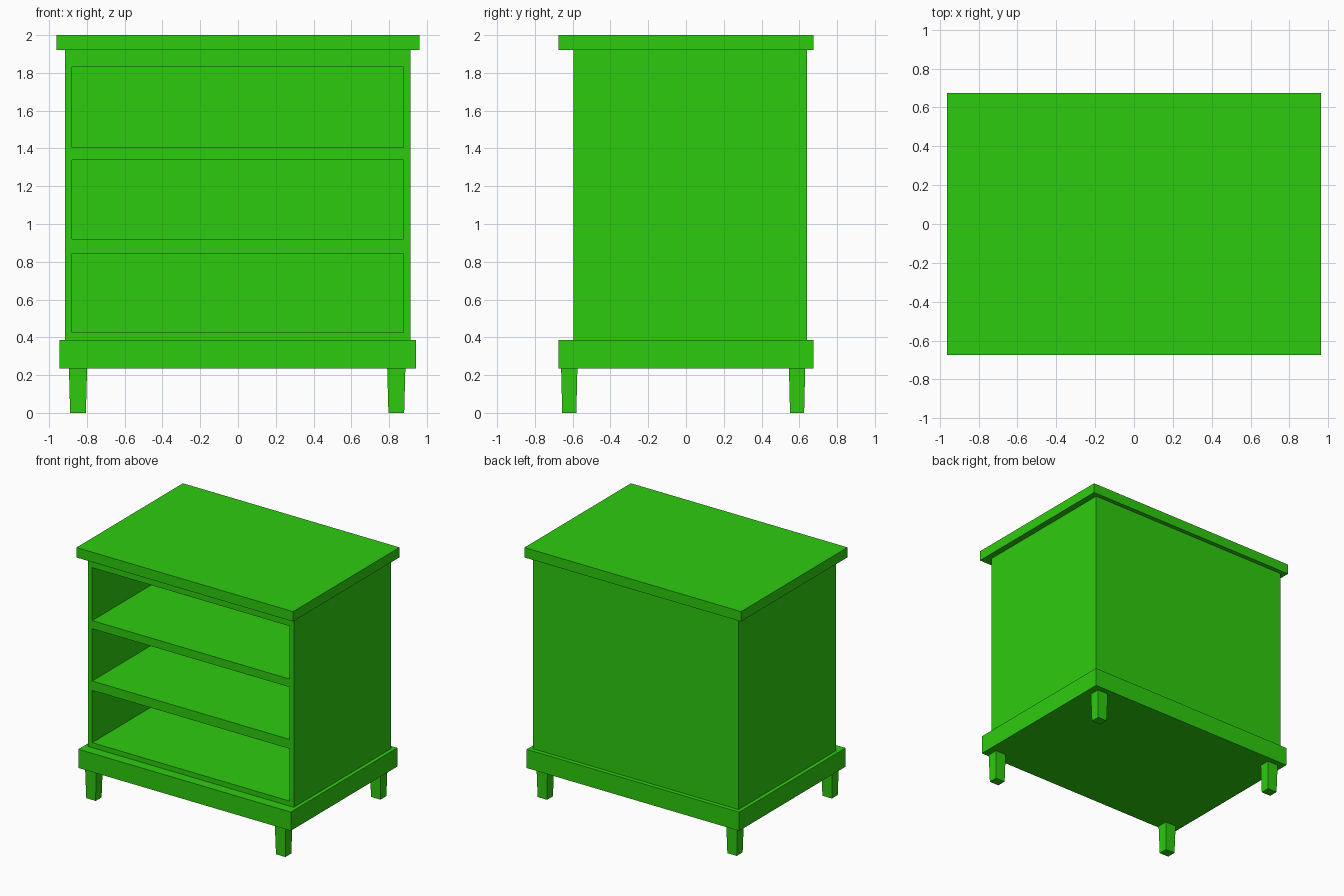
import bpy
import bmesh
from mathutils import Vector

cube = bpy.data.objects.get("Cube")
if cube:
    bpy.data.objects.remove(cube, do_unlink=True)

# Single painted finish
GREEN = (0.027, 0.6, 0.0045, 1.0)
paint = bpy.data.materials.new("bright green paint")
paint.use_nodes = True
paint.diffuse_color = GREEN
bsdf = paint.node_tree.nodes["Principled BSDF"]
bsdf.inputs["Base Color"].default_value = GREEN
bsdf.inputs["Roughness"].default_value = 0.6


def box(name, low, high, foot_scale=1.0):
    """Box between two corners; foot_scale tapers its lower end."""
    low, high = Vector(low), Vector(high)
    size, centre = high - low, (low + high) / 2
    bm = bmesh.new()
    bmesh.ops.create_cube(bm, size=1)
    for v in bm.verts:
        taper = foot_scale if v.co.z < 0 else 1.0
        v.co.x *= size.x * taper
        v.co.y *= size.y * taper
        v.co.z *= size.z
        v.co += centre
    mesh = bpy.data.meshes.new(name)
    bm.to_mesh(mesh)
    bm.free()
    mesh.materials.append(paint)
    obj = bpy.data.objects.new(name, mesh)
    bpy.context.collection.objects.link(obj)
    return obj


# Top board and plinth
box("top_board", (-0.962, -0.675, 1.92), (0.962, 0.675, 2.0))
box("plinth", (-0.945, -0.675, 0.235), (0.942, 0.675, 0.385))

# Cabinet body with three open compartments cut in from the front
body = box("cabinet_body", (-0.915, -0.595, 0.385), (0.912, 0.64, 1.92))
for i, (bottom, top) in enumerate([(0.425, 0.845), (0.92, 1.34), (1.405, 1.83)]):
    cutter = box(f"compartment_cutter_{i + 1}", (-0.878, -0.8, bottom), (0.876, 0.6, top))
    cutter.hide_render = True
    mod = body.modifiers.new("compartment", "BOOLEAN")
    mod.operation = "DIFFERENCE"
    mod.solver = "EXACT"
    mod.object = cutter
    bpy.context.view_layer.objects.active = body
    bpy.ops.object.modifier_apply(modifier=mod.name)
    bpy.data.objects.remove(cutter, do_unlink=True)

# Tapered legs
for side, x in (("right", -0.847), ("left", 0.838)):
    for end, y in (("front", -0.618), ("back", 0.588)):
        box(f"{end}_{side}_leg", (x - 0.048, y - 0.043, 0), (x + 0.048, y + 0.043, 0.235), 0.87)
